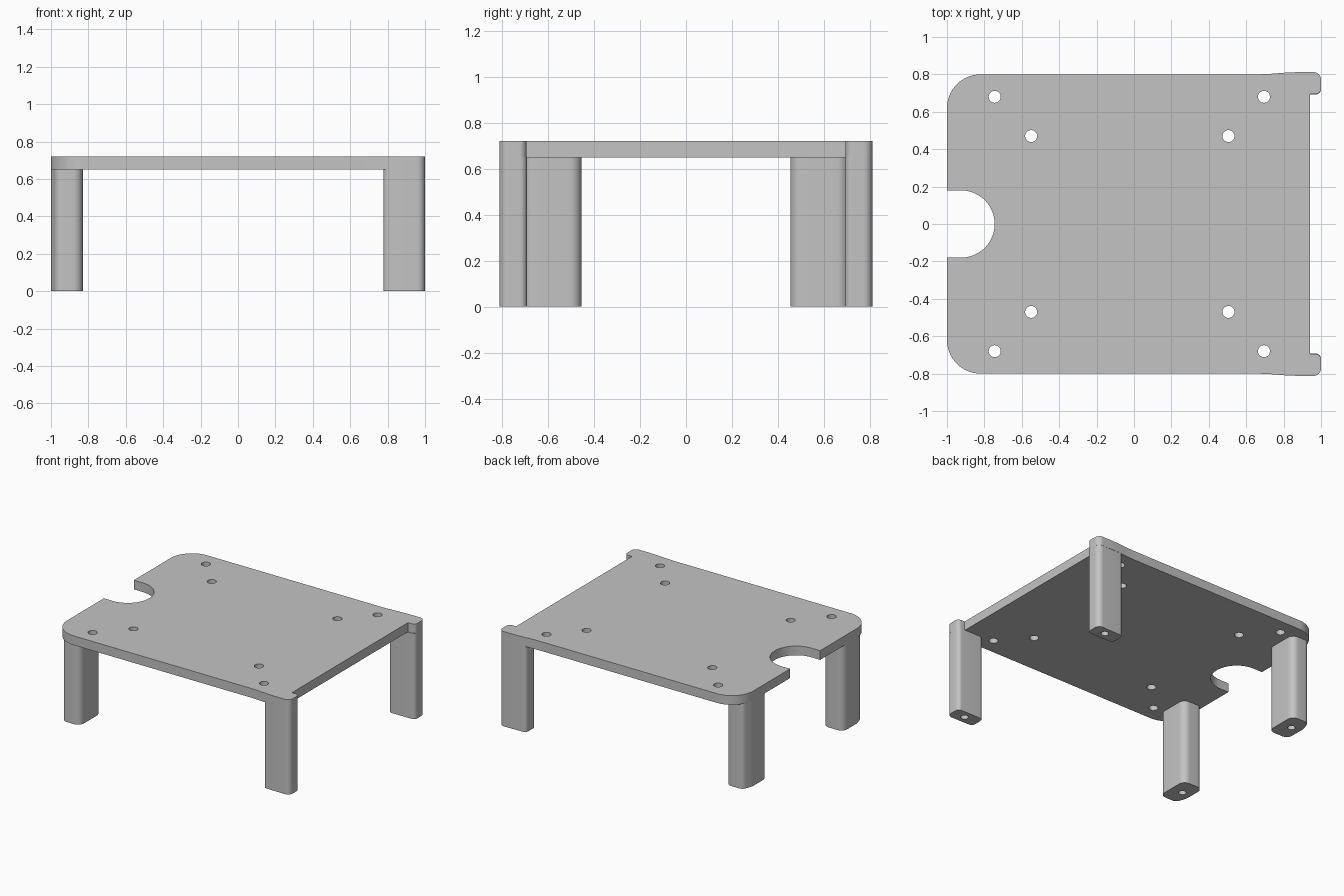
import bpy
import bmesh
import math
from mathutils import Vector

cube = bpy.data.objects.get("Cube")
if cube:
    bpy.data.objects.remove(cube, do_unlink=True)

grey = bpy.data.materials.new("plain grey")
grey.use_nodes = True
COLOUR = (0.55, 0.55, 0.55, 1)
grey.diffuse_color = COLOUR
grey.node_tree.nodes["Principled BSDF"].inputs["Base Color"].default_value = COLOUR

DECK_BOTTOM, DECK_TOP = 0.65, 0.72


def rounded(corners):
    """Turn (x, y, radius) corners into an outline with filleted corners."""
    out = []
    for i, (x, y, r) in enumerate(corners):
        p = Vector((x, y))
        a = (Vector(corners[i - 1][:2]) - p).normalized()
        b = (Vector(corners[(i + 1) % len(corners)][:2]) - p).normalized()
        arc = [p]
        if r > 0:
            half = a.angle(b) / 2
            start = p + a * (r / math.tan(half))
            centre = p + (a + b).normalized() * (r / math.sin(half))
            turn = math.pi - 2 * half
            sign = -1 if a.x * b.y - a.y * b.x > 0 else 1
            steps = max(2, math.ceil(turn / math.radians(7)))
            spoke = start - centre
            arc = []
            for k in range(steps + 1):
                t = sign * turn * k / steps
                c, s = math.cos(t), math.sin(t)
                arc.append(centre + Vector((spoke.x * c - spoke.y * s,
                                            spoke.x * s + spoke.y * c)))
        for q in arc:
            if not out or (q - out[-1]).length > 1e-4:
                out.append(q)
    return out


def prism(name, outline, low, high):
    """Extrude a flat outline between two heights."""
    bm = bmesh.new()
    face = bm.faces.new([bm.verts.new((p.x, p.y, low)) for p in outline])
    grown = bmesh.ops.extrude_face_region(bm, geom=[face])["geom"]
    verts = [g for g in grown if isinstance(g, bmesh.types.BMVert)]
    bmesh.ops.translate(bm, verts=verts, vec=(0, 0, high - low))
    bmesh.ops.recalc_face_normals(bm, faces=bm.faces)
    mesh = bpy.data.meshes.new(name)
    bm.to_mesh(mesh)
    bm.free()
    mesh.materials.append(grey)
    obj = bpy.data.objects.new(name, mesh)
    bpy.context.collection.objects.link(obj)
    return obj


def select_only(obj):
    bpy.ops.object.select_all(action="DESELECT")
    obj.select_set(True)
    bpy.context.view_layer.objects.active = obj


def drill(obj, x, y, radius, low, high):
    """Cut a round hole into a part."""
    ring = [Vector((x + radius * math.cos(k * math.tau / 32),
                    y + radius * math.sin(k * math.tau / 32))) for k in range(32)]
    cutter = prism("hole_cutter", ring, low, high)
    cutter.hide_render = True
    mod = obj.modifiers.new("hole", "BOOLEAN")
    mod.operation = "DIFFERENCE"
    mod.solver = "EXACT"
    mod.object = cutter
    select_only(obj)
    bpy.ops.object.modifier_apply(modifier=mod.name)
    bpy.data.objects.remove(cutter, do_unlink=True)


def flip(corners):
    return [(x, -y, r) for x, y, r in reversed(corners)]


# Deck: half outline with flared ear, round corner and cable notch, then mirrored
half_deck = [(0.94, 0.695, 0), (1, 0.695, 0.03), (1, 0.812, 0.04),
             (0.84, 0.812, 1.2), (0.7, 0.8, 1.2), (-1, 0.8, 0.18),
             (-1, 0.18, 0), (-0.745, 0.18, 0.18)]
deck = prism("deck", rounded(half_deck + flip(half_deck)), DECK_BOTTOM, DECK_TOP)

# Screw holes through the deck
for side in (-1, 1):
    for x, y in ((-0.745, 0.68), (0.695, 0.68), (-0.55, 0.47), (0.505, 0.47)):
        drill(deck, x, side * y, 0.032, DECK_BOTTOM - 0.1, DECK_TOP + 0.1)

# Legs, each with a blind hole in the foot
ear_leg = [(0.777, 0.692, 0.03), (1, 0.692, 0.03),
           (1, 0.812, 0.04), (0.777, 0.808, 0.03)]
corner_leg = [(-1, 0.455, 0.05), (-0.83, 0.455, 0.05), (-0.83, 0.71, 0.05),
              (-0.97, 0.71, 0.04), (-1, 0.63, 0.1)]
parts = [deck]
for place, shape, hole in (("left", ear_leg, (0.895, 0.752)),
                           ("right", corner_leg, (-0.925, 0.585))):
    for end, side in (("back", 1), ("front", -1)):
        corners = shape if side == 1 else flip(shape)
        leg = prism(f"{end}_{place}_leg", rounded(corners), 0, DECK_BOTTOM)
        drill(leg, hole[0], side * hole[1], 0.027, -0.1, 0.3)
        parts.append(leg)

for part in parts:
    select_only(part)
    bpy.ops.object.shade_smooth_by_angle(angle=math.radians(30))
